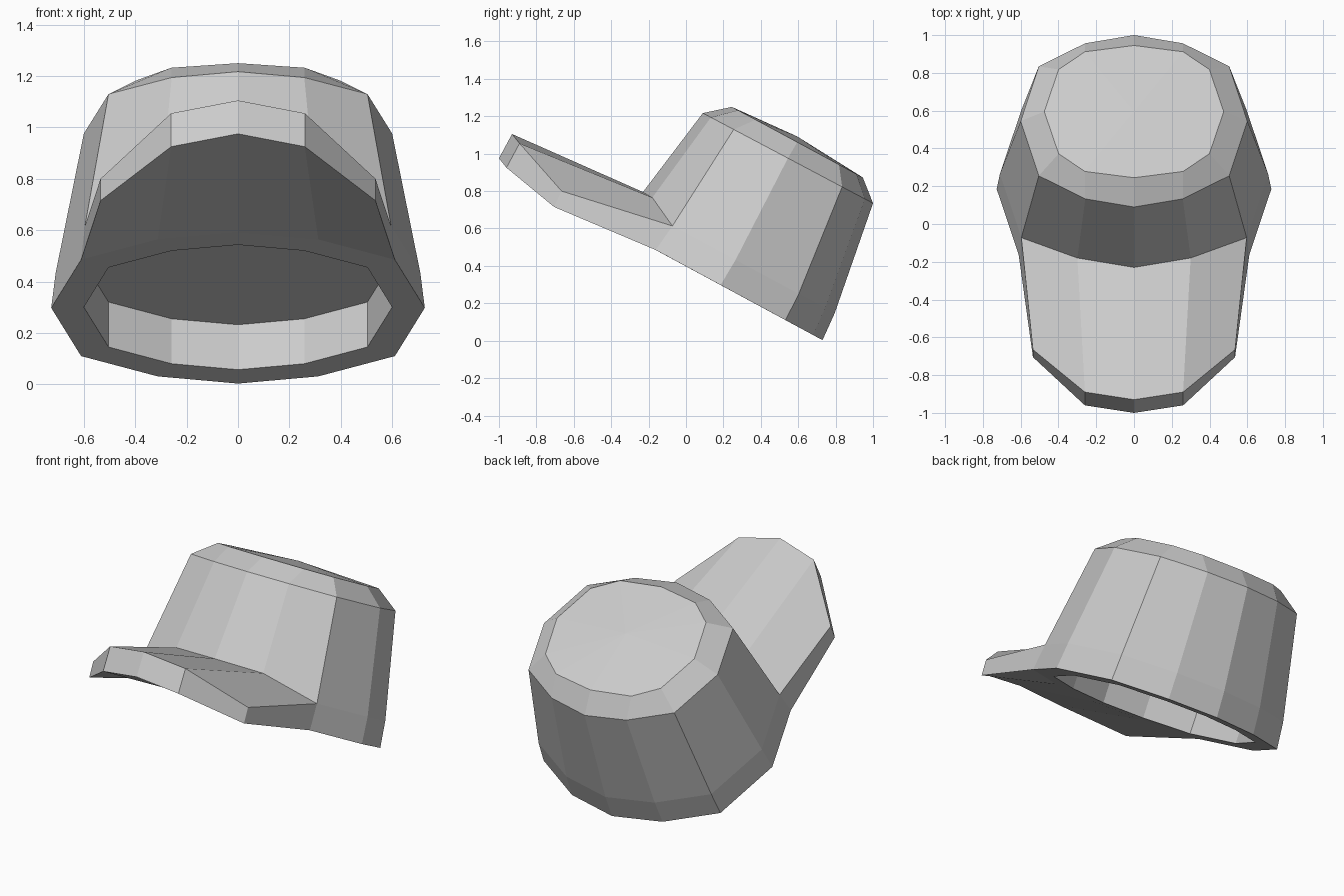
import bpy, bmesh
from mathutils import Vector

if "Cube" in bpy.data.objects:
    bpy.data.objects.remove(bpy.data.objects["Cube"])

# Half outline of a twelve-sided ring, from front to back
OUTLINE = [(0, -1), (.43, -.905), (.84, -.637), (1, 0), (.84, .637), (.43, .905), (0, 1)]

bm = bmesh.new()


def add(points):
    return [bm.verts.new(p) for p in points]


def ring(rx, ry, cy, z_front, z_back):
    """Points of a tilted half ring."""
    return [Vector((x * rx, cy + y * ry, z_front + (z_back - z_front) * (y + 1) / 2))
            for x, y in OUTLINE]


def bridge(a, b, start=0):
    for i in range(start, len(a) - 1):
        bm.faces.new((a[i], a[i + 1], b[i + 1], b[i]))


# Crown rings, top to bottom
rim_pts = ring(.475, .35, .595, 1.25, .873)
rim_pts[1].x = rim_pts[5].x = .26
low_pts = ring(.71, .53, .265, .717, .147)
low_pts[0] = Vector((0, -.23, .795))      # raised where the visor meets the crown
low_pts[1] = Vector((.3, -.18, .765))
hole_pts = ring(.6, .45, .18, .543, .057)
rim = add(rim_pts)
shoulder = add(ring(.6, .455, .545, 1.217, .735))
low = add(low_pts)
base = add(ring(.727, .545, .185, .592, .003))
hole = add(hole_pts)
ceiling = add([p + Vector((0, .095, .175)) for p in hole_pts])

# Slightly raised crown top
centre = bm.verts.new((0, .595, 1.092))
for i in range(6):
    bm.faces.new((centre, rim[i], rim[i + 1]))

# Crown walls, underside and shallow inside
bridge(rim, shoulder)
bridge(shoulder, low)
bridge(low, base, 2)
bridge(base, hole)
bridge(hole, ceiling)
bm.faces.new(ceiling)

# Visor: top, front edge, underside and side
visor_top = add([(0, -.93, 1.105), (.26, -.89, 1.055), (.535, -.665, .8)])
visor_bottom = add([(0, -1, .975), (.26, -.96, .925), (.535, -.705, .715)])
bridge(low[:3], visor_top)
bridge(visor_top, visor_bottom)
bridge(visor_bottom, base[:3])
bm.faces.new((low[2], base[2], visor_bottom[2], visor_top[2]))

# Mirror the half across x = 0 and weld the seam
copy = bmesh.ops.duplicate(bm, geom=bm.verts[:] + bm.edges[:] + bm.faces[:])["geom"]
for v in copy:
    if isinstance(v, bmesh.types.BMVert):
        v.co.x = -v.co.x
bmesh.ops.remove_doubles(bm, verts=bm.verts[:], dist=.0005)
bmesh.ops.recalc_face_normals(bm, faces=bm.faces[:])

mesh = bpy.data.meshes.new("cap")
bm.to_mesh(mesh)
bm.free()
bpy.context.collection.objects.link(bpy.data.objects.new("cap", mesh))
